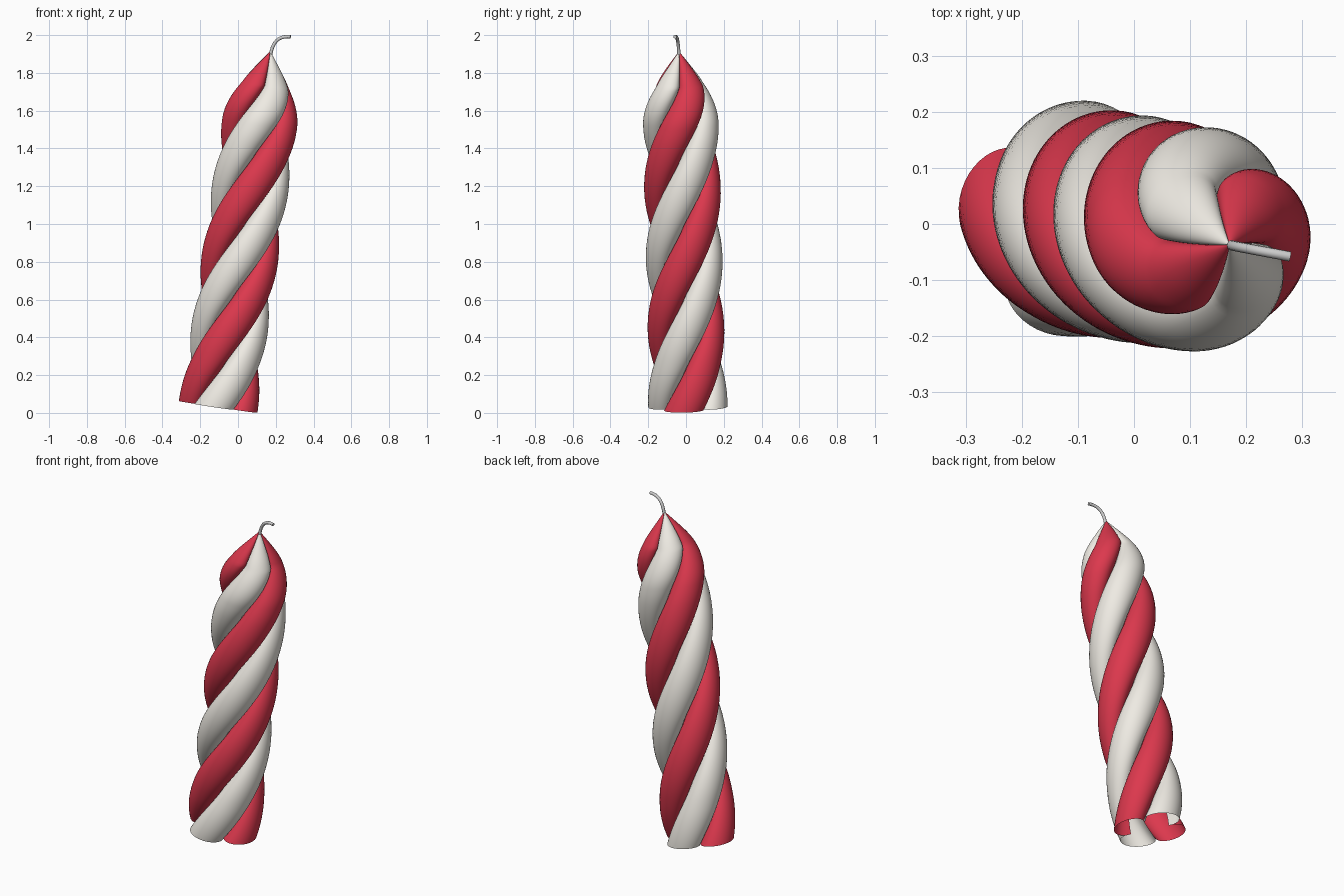
import bpy, math
from mathutils import Vector

if "Cube" in bpy.data.objects:
    bpy.data.objects.remove(bpy.data.objects["Cube"])

BASE = Vector((-0.105, 0.01, 0.032))
TIP = Vector((0.17, -0.037, 1.91))
ROT = Vector((0, 0, 1)).rotation_difference(TIP - BASE)
LENGTH = (TIP - BASE).length
RIDGE, VALLEY = 0.207, 0.105

# (distance along candle, radius factor) of the tapering top
TAPER = [(0, 1.02), (0.25, 0.98), (1.45, 0.98), (1.55, 0.96), (1.62, 0.89), (1.69, 0.77),
         (1.75, 0.61), (1.80, 0.42), (1.85, 0.22), (LENGTH, 0.02)]


def material(name, rgb):
    m = bpy.data.materials.new(name)
    m.diffuse_color = (*rgb, 1)
    m.use_nodes = True
    m.node_tree.nodes["Principled BSDF"].inputs["Base Color"].default_value = m.diffuse_color
    return m


def taper(s):
    for (a, ra), (b, rb) in zip(TAPER, TAPER[1:]):
        if s <= b:
            return ra + (rb - ra) * (s - a) / (b - a)
    return TAPER[-1][1]


def smooth_taper(s):
    w = min(0.03, s, LENGTH - s)
    return sum(taper(s + w * k / 3) for k in range(-3, 4)) / 7


def twist(s):
    # steady twist that eases out at the tip
    return math.radians(170 + 240 * min(s, 1.72) + 40 * max(0, s - 1.72))


def strand(name, start, mat, rows=150, cols=32):
    # one rounded lobe of the hollow twisted shell, open at the bottom
    verts, faces = [], []
    for i in range(rows + 1):
        s = LENGTH * i / rows
        for j in range(cols + 1):
            t = math.sin(math.pi / 2 * (2 * j / cols - 1))
            u = t * math.pi / 4
            r = VALLEY + (RIDGE - VALLEY) * max(0, math.cos(2 * u)) ** 0.36
            r *= smooth_taper(s)
            a = start + twist(s) + u
            verts.append(BASE + ROT @ Vector((r * math.cos(a), r * math.sin(a), s)))
    n = cols + 1
    for i in range(rows):
        for j in range(cols):
            k = i * n + j
            faces.append((k, k + 1, k + n + 1, k + n))
    mesh = bpy.data.meshes.new(name)
    mesh.from_pydata(verts, [], faces)
    mesh.polygons.foreach_set("use_smooth", [True] * len(faces))
    mesh.materials.append(mat)
    bpy.context.collection.objects.link(bpy.data.objects.new(name, mesh))


# four twisted wax strands in alternating colours
red = material("red_wax", (0.72, 0.04, 0.075))
white = material("white_wax", (0.86, 0.83, 0.77))
for q in range(4):
    strand(f"wax_strand_{q + 1}", q * math.pi / 2, white if q % 2 else red)

# bent wick
curve = bpy.data.curves.new("wick", 'CURVE')
curve.dimensions = '3D'
curve.bevel_depth = 0.009
curve.bevel_resolution = 3
curve.use_fill_caps = True
spline = curve.splines.new('BEZIER')
spline.bezier_points.add(1)
ends = [((0.17, -0.037, 1.88), (0.165, -0.036, 1.83), (0.18, -0.04, 1.965)),
        ((0.278, -0.058, 1.991), (0.215, -0.046, 1.998), (0.30, -0.062, 1.989))]
for p, (co, left, right) in zip(spline.bezier_points, ends):
    p.co, p.handle_left, p.handle_right = co, left, right
bpy.context.collection.objects.link(bpy.data.objects.new("wick", curve))
